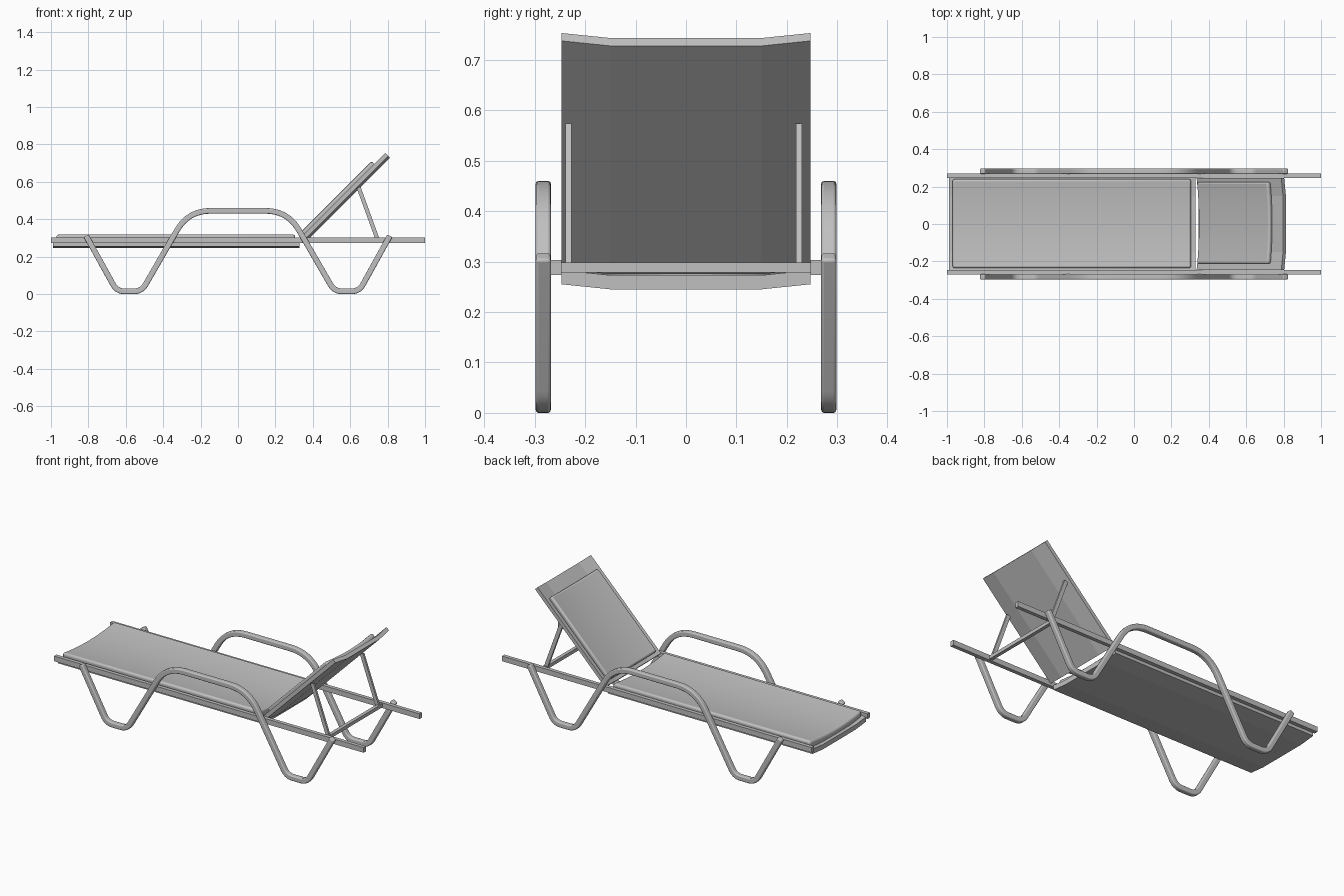
import bpy, bmesh, math
from mathutils import Vector, Matrix

if "Cube" in bpy.data.objects:
    bpy.data.objects.remove(bpy.data.objects["Cube"])

grey = bpy.data.materials.new("light grey")
grey.diffuse_color = (0.53, 0.53, 0.53, 1)
grey.use_nodes = True
grey.node_tree.nodes["Principled BSDF"].inputs["Base Color"].default_value = grey.diffuse_color


def finish(name, bm, bevel=0, segments=2, smooth=False):
    bmesh.ops.recalc_face_normals(bm, faces=bm.faces)
    me = bpy.data.meshes.new(name)
    bm.to_mesh(me)
    bm.free()
    ob = bpy.data.objects.new(name, me)
    bpy.context.collection.objects.link(ob)
    me.materials.append(grey)
    if bevel:
        m = ob.modifiers.new("Bevel", 'BEVEL')
        m.width, m.segments = bevel, segments
        m.limit_method, m.angle_limit = 'ANGLE', math.radians(50)
    if smooth:
        bpy.ops.object.select_all(action='DESELECT')
        ob.select_set(True)
        bpy.context.view_layer.objects.active = ob
        bpy.ops.object.shade_smooth_by_angle(angle=math.radians(40))
    return ob


def loft(rings):
    """Closed solid through a list of vertex rings."""
    bm = bmesh.new()
    vs = [[bm.verts.new(p) for p in r] for r in rings]
    n = len(rings[0])
    for a, b in zip(vs, vs[1:]):
        for i in range(n):
            bm.faces.new((a[i], a[(i + 1) % n], b[(i + 1) % n], b[i]))
    bm.faces.new(vs[0])
    bm.faces.new(vs[-1][::-1])
    return bm


def slab(x0, x1, ys, z0, z1, sag):
    """Slab along x whose cross-section dips by sag(y)."""
    sec = [(y, z0 - sag(y)) for y in ys] + [(y, z1 - sag(y)) for y in reversed(ys)]
    return loft([[(x, y, z) for y, z in sec] for x in (x0, x1)])


def bar(name, a, b, w, d):
    """Square bar from a to b in a plane of constant y, w wide in y."""
    a, b = Vector(a), Vector(b)
    t = (b - a).normalized()
    side = Vector((0, 1, 0)) if abs(t.y) < 0.5 else Vector((1, 0, 0))
    up = t.cross(side)
    return finish(name, loft([[p + side * w / 2 * i + up * d / 2 * j
                  for i, j in ((-1, -1), (1, -1), (1, 1), (-1, 1))] for p in (a, b)]))


def spread(a, b, n):
    return [a + (b - a) * i / n for i in range(n + 1)]


# Sagging sling panels and their cushions
panel_y = [-0.247, -0.15, 0.15, 0.247]
def panel_sag(d):
    return lambda y: d if abs(y) < 0.2 else 0
def cushion_sag(d):
    return lambda y: d * (1 - (y / 0.24) ** 2)

finish("seat_panel", slab(-0.99, 0.33, panel_y, 0.255, 0.283, panel_sag(0.01)))
finish("seat_cushion", slab(-0.97, 0.305, spread(-0.236, 0.24, 12), 0.28, 0.32,
                            cushion_sag(0.018)), 0.012, 3, True)

tilt = Matrix.Translation((0.35, 0, 0.285)) @ Matrix.Rotation(-math.pi / 4, 4, 'Y')
back = finish("back_panel", slab(0, 0.64, panel_y, 0, 0.022, panel_sag(0.014)))
pad = finish("back_cushion", slab(0.02, 0.558, spread(-0.212, 0.224, 12), 0.018, 0.046,
                                  cushion_sag(0.016)), 0.01, 3, True)
for ob in (back, pad):
    ob.matrix_world = tilt

# Bent tube outline: one side's corners with fillet lengths, then mirrored
half = [((-0.812, 0.311), 0), ((-0.648, 0.015), 0.04), ((-0.515, 0.015), 0.04),
        ((-0.266, 0.445), 0.12)]
corners = half + [((-x, z), f) for (x, z), f in reversed(half)]
path = []
for i, (c, f) in enumerate(corners):
    c = Vector(c)
    if not f:
        path.append(c)
        continue
    a = c + (Vector(corners[i - 1][0]) - c).normalized() * f
    b = c + (Vector(corners[i + 1][0]) - c).normalized() * f
    for t in spread(0, 1, 8):
        path.append(a * (1 - t) ** 2 + c * 2 * t * (1 - t) + b * t * t)

for s, label in ((-1, "front"), (1, "rear")):
    # Leg and armrest loop
    rings = []
    for i, p in enumerate(path):
        t = (path[min(i + 1, len(path) - 1)] - path[max(i - 1, 0)]).normalized()
        n = Vector((-t.y, t.x)) * 0.015
        rings.append([(p.x + n.x * k, s * y, p.y + n.y * k)
                      for y, k in ((0.268, -1), (0.298, -1), (0.298, 1), (0.268, 1))])
    finish(label + "_leg_armrest", loft(rings), 0.006, 3, True)
    # Side rail
    bar(label + "_rail", (-1, s * 0.258, 0.288), (1, s * 0.258, 0.288), 0.022, 0.03)
    # Backrest strut
    y = 0.224 if s > 0 else -0.233
    bar(label + "_strut", (0.747, y, 0.29), (0.645, y, 0.57), 0.012, 0.022)

# Cross bar holding the struts
bar("cross_bar", (0.75, -0.262, 0.288), (0.75, 0.262, 0.288), 0.02, 0.02)
